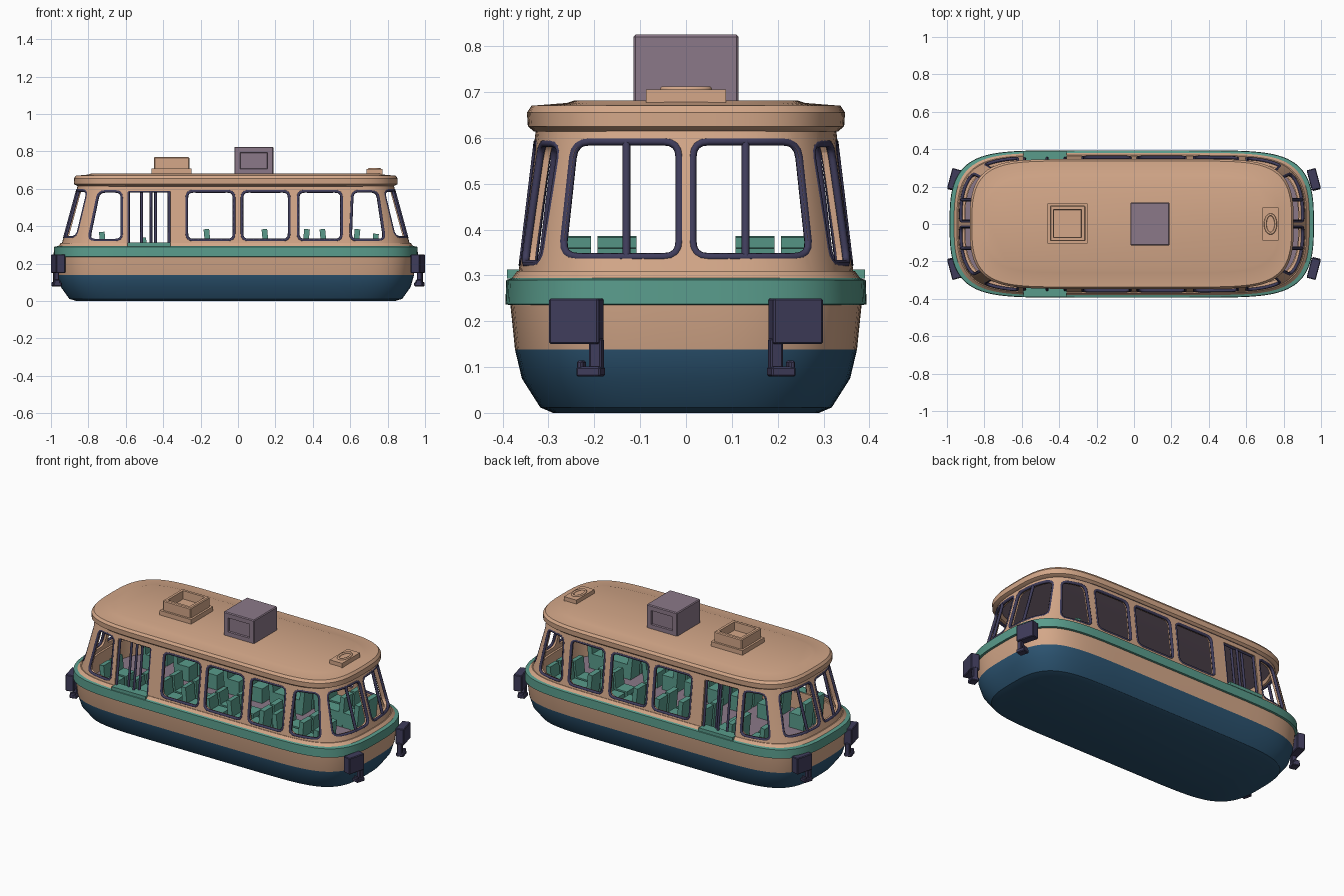
import bpy, bmesh, math
from mathutils import Vector, Matrix

if "Cube" in bpy.data.objects:
    bpy.data.objects.remove(bpy.data.objects["Cube"])

CX = -0.012          # body centre along x
A, B = 7.5, 3.0      # superellipse exponents of the plan outline


def mat(name, rgb):
    m = bpy.data.materials.new(name)
    m.diffuse_color = (*rgb, 1)
    m.use_nodes = True
    m.node_tree.nodes["Principled BSDF"].inputs["Base Color"].default_value = m.diffuse_color
    return m


BEIGE = mat("beige", (0.66, 0.39, 0.25))
TEAL = mat("teal", (0.10, 0.33, 0.26))
BLUE = mat("hull blue", (0.025, 0.088, 0.165))
NAVY = mat("dark navy", (0.050, 0.046, 0.105))
MAUVE = mat("mauve", (0.26, 0.19, 0.25))


def finish(bm, name, mats, smooth=True):
    bmesh.ops.recalc_face_normals(bm, faces=bm.faces)
    me = bpy.data.meshes.new(name)
    bm.to_mesh(me)
    bm.free()
    ob = bpy.data.objects.new(name, me)
    bpy.context.collection.objects.link(ob)
    for m in mats:
        me.materials.append(m)
    if smooth:
        shade(ob)
    return ob


def activate(ob):
    bpy.ops.object.select_all(action='DESELECT')
    ob.select_set(True)
    bpy.context.view_layer.objects.active = ob


def shade(ob):
    activate(ob)
    bpy.ops.object.shade_smooth_by_angle(angle=math.radians(30))


def sp(v, e):
    return math.copysign(abs(v) ** e, v) if abs(v) > 1e-9 else 0.0


def loft(name, rings, mats, idx, caps=None, n=96):
    """Stack of rounded outlines (z, half x, half y); no caps = closed tube."""
    bm = bmesh.new()
    loops = []
    for z, hx, hy in rings:
        ang = [2 * math.pi * i / n for i in range(n)]
        loops.append([bm.verts.new((CX + hx * sp(math.cos(t), 2 / A), hy * sp(math.sin(t), 2 / B), z)) for t in ang])
    pairs = list(zip(loops, loops[1:]))
    if caps is None:
        pairs.append((loops[-1], loops[0]))
    for k, (a, b) in enumerate(pairs):
        for i in range(n):
            j = (i + 1) % n
            bm.faces.new((a[i], a[j], b[j], b[i])).material_index = idx[k]
    if caps is not None:
        bm.faces.new(loops[0]).material_index = caps[0]
        bm.faces.new(loops[-1]).material_index = caps[1]
    return finish(bm, name, mats)


def box(bm, c, d, rot=None):
    m = Matrix.Translation(c) @ (rot or Matrix()) @ Matrix.Diagonal((*d, 1))
    return bmesh.ops.create_cube(bm, size=1, matrix=m)["verts"]


# lower body: hull, lower side, belt band, sill, interior floor
loft("lower_body", [(0, 0.85, 0.29), (0.012, 0.89, 0.318), (0.075, 0.935, 0.358), (0.138, 0.953, 0.373),
                    (0.235, 0.962, 0.383), (0.237, 0.974, 0.394), (0.29, 0.972, 0.392), (0.294, 0.95, 0.38),
                    (0.31, 0.935, 0.368), (0.31, 0.89, 0.33), (0.2, 0.89, 0.33)],
     [BEIGE, TEAL, BLUE, MAUVE], [2, 2, 2, 0, 1, 1, 1, 0, 0, 0], caps=(2, 3))

# cabin wall as a closed shell
wall = loft("cabin_wall", [(0.30, 0.932, 0.366), (0.63, 0.842, 0.326), (0.63, 0.815, 0.30), (0.30, 0.905, 0.34)],
            [BEIGE], [0, 0, 0, 0])

# roof with slightly raised centre panel
loft("roof", [(0.612, 0.80, 0.30), (0.614, 0.845, 0.332), (0.625, 0.866, 0.345), (0.655, 0.866, 0.347),
              (0.67, 0.855, 0.337), (0.676, 0.79, 0.26), (0.681, 0.775, 0.245)],
     [BEIGE, MAUVE], [1, 0, 0, 0, 0, 0], caps=(1, 0))


def outline(q, r=0.035):
    """Rounded quad with subdivided edges."""
    q = [Vector(p) for p in q]
    pts = []
    for i, p in enumerate(q):
        a = p + (q[i - 1] - p).normalized() * r
        nx = q[(i + 1) % 4]
        b = p + (nx - p).normalized() * r
        pts += [(1 - t) ** 2 * a + 2 * t * (1 - t) * p + t * t * b for t in (0, 0.25, 0.5, 0.75, 1)]
        e = nx + (p - nx).normalized() * r
        pts += [b.lerp(e, k / 6) for k in range(1, 6)]
    return pts


def on_wall(u, z, axis, s, inset=0.006):
    """Point on the wall: axis 1 = long side, u is x; axis 0 = end, u is y."""
    t = (z - 0.30) / 0.33
    hx, hy = 0.932 - 0.09 * t - inset, 0.366 - 0.04 * t - inset
    if axis == 1:
        return (u, s * hy * max(0, 1 - abs((u - CX) / hx) ** A) ** (1 / B), z)
    return (CX + s * hx * max(0, 1 - abs(u / hy) ** B) ** (1 / A), u, z)


Z0, Z1 = 0.325, 0.588
side = [[(-0.80, Z0), (-0.62, Z0), (-0.62, Z1), (-0.745, Z1)]]
side += [[(a, Z0), (b, Z0), (b, Z1), (a, Z1)] for a, b in ((-0.275, -0.02), (0.02, 0.275), (0.32, 0.555))]
side += [[(0.60, Z0), (0.785, Z0), (0.745, Z1), (0.61, Z1)]]
door = [(-0.59, 0.28), (-0.36, 0.28), (-0.36, Z1), (-0.59, Z1)]
ends = [[(s * 0.014, 0.34), (s * 0.27, 0.34), (s * 0.243, 0.592), (s * 0.014, 0.592)] for s in (-1, 1)]


def cut(quads, axis, radius):
    bm = bmesh.new()
    for q in quads:
        pts = outline(q, radius)
        for s in (-1, 1):
            lo, hi = (0.2, 0.5) if axis == 1 else (0.7, 1.1)
            f = [[bm.verts.new((u, s * d, z) if axis == 1 else (s * d, u, z)) for u, z in pts] for d in (lo, hi)]
            for i in range(len(pts)):
                j = (i + 1) % len(pts)
                bm.faces.new((f[0][i], f[0][j], f[1][j], f[1][i]))
            bm.faces.new(f[0])
            bm.faces.new(f[1])
    c = finish(bm, "window_cutter", [BEIGE], False)
    c.hide_render = True
    m = wall.modifiers.new("cut", 'BOOLEAN')
    m.operation, m.solver, m.object = 'DIFFERENCE', 'EXACT', c
    activate(wall)
    bpy.ops.object.modifier_apply(modifier=m.name)
    bpy.data.objects.remove(c)


cut(side, 1, 0.035)
cut([door], 1, 0.008)
cut(ends, 0, 0.035)
shade(wall)


def tubes(name, paths, depth, m):
    cu = bpy.data.curves.new(name, 'CURVE')
    cu.dimensions = '3D'
    cu.bevel_depth, cu.bevel_resolution, cu.use_fill_caps = depth, 1, True
    for pts, cyc in paths:
        s = cu.splines.new('POLY')
        s.points.add(len(pts) - 1)
        for p, co in zip(s.points, pts):
            p.co = (*co, 1)
        s.use_cyclic_u = cyc
    cu.materials.append(m)
    ob = bpy.data.objects.new(name, cu)
    bpy.context.collection.objects.link(ob)
    activate(ob)
    bpy.ops.object.convert(target='MESH')


# window frames, end mullions, folding door bars
frames, bars = [], []
for s in (-1, 1):
    frames += [([on_wall(u, z, 1, s) for u, z in outline(q)], True) for q in side]
    frames += [([on_wall(u, z, 0, s) for u, z in outline(q)], True) for q in ends]
    for y in (-0.13, 0.13):
        frames.append(([on_wall(y, z, 0, s) for z in (0.34, 0.592)], False))
    for x, inset in ((-0.585, 0.012), (-0.515, 0.03), (-0.465, 0.012), (-0.44, 0.03), (-0.368, 0.012)):
        bars.append(([on_wall(x, z, 1, s, inset) for z in (0.30, Z1)], False))
    bars.append(([on_wall(x, Z1, 1, s, 0.012) for x in (-0.59, -0.36)], False))
tubes("window_frames", frames, 0.009, NAVY)
tubes("door_frames", bars, 0.008, NAVY)

# teal door steps
bm = bmesh.new()
for s in (-1, 1):
    box(bm, (-0.475, s * 0.36, 0.303), (0.23, 0.06, 0.02))
finish(bm, "door_steps", [TEAL], False)

# seats: cushion and back, two on each side of the aisle
bm = bmesh.new()
for x, d, top in ((-0.72, 1, 0.37), (-0.5, 1, 0.34), (-0.31, 1, 0.38), (-0.16, 1, 0.385), (0, 1, 0.36),
                  (0.15, 1, 0.385), (0.36, -1, 0.385), (0.46, 1, 0.385), (0.63, -1, 0.385), (0.73, -1, 0.36)):
    for y in (-0.25, -0.15, 0.15, 0.25):
        box(bm, (x + d * 0.045, y, 0.245), (0.09, 0.085, 0.09))
        box(bm, (x, y, (top + 0.2) / 2), (0.03, 0.085, top - 0.2), Matrix.Rotation(-d * 0.1, 4, 'Y'))
finish(bm, "seats", [TEAL], False)


def recessed_box(name, c, d, m, direction, margin, depth):
    bm = bmesh.new()
    box(bm, c, d)
    bmesh.ops.recalc_face_normals(bm, faces=bm.faces)
    bmesh.ops.bevel(bm, geom=bm.edges[:], offset=0.005, segments=1, affect='EDGES')
    for dv in direction:
        dv = Vector(dv)
        f = max((f for f in bm.faces if f.normal.dot(dv) > 0.99), key=lambda f: f.calc_area())
        bmesh.ops.inset_individual(bm, faces=[f], thickness=margin)
        bmesh.ops.inset_individual(bm, faces=[f], thickness=0.003)
        bmesh.ops.translate(bm, verts=f.verts[:], vec=-dv * depth)
    return finish(bm, name, [m], False)


# roof equipment
recessed_box("air_conditioner", (0.085, 0, 0.75), (0.21, 0.23, 0.15), MAUVE, [(0, -1, 0), (0, 1, 0)], 0.038, 0.01)
recessed_box("vent_hatch", (-0.355, 0.003, 0.725), (0.19, 0.19, 0.09), BEIGE, [(0, 0, 1)], 0.022, 0.05)
bm = bmesh.new()
box(bm, (-0.355, 0.003, 0.692), (0.215, 0.215, 0.034))
box(bm, (0.73, 0, 0.69), (0.085, 0.175, 0.03))
finish(bm, "roof_bases", [BEIGE], False)
ring = [(0.73 + 0.028 * math.cos(k * math.pi / 12), 0.05 * math.sin(k * math.pi / 12), 0.706) for k in range(24)]
tubes("roof_ring", [(ring, True)], 0.007, BEIGE)

# end brackets with hooks below
bm = bmesh.new()
for sx in (-1, 1):
    for sy in (-1, 1):
        r = Matrix.Rotation(sx * sy * 0.26, 4, 'Z')
        box(bm, (sx * 0.961, sy * 0.239, 0.2), (0.05, 0.112, 0.1), r)
        box(bm, (sx * 0.972, sy * 0.195, 0.128), (0.028, 0.028, 0.07), r)
        box(bm, (sx * 0.970, sy * 0.208, 0.09), (0.045, 0.055, 0.022), r)
        box(bm, (sx * 0.968, sy * 0.228, 0.103), (0.035, 0.014, 0.022), r)
bmesh.ops.bevel(bm, geom=bm.edges[:], offset=0.004, segments=1, affect='EDGES')
finish(bm, "end_brackets", [NAVY], False)
